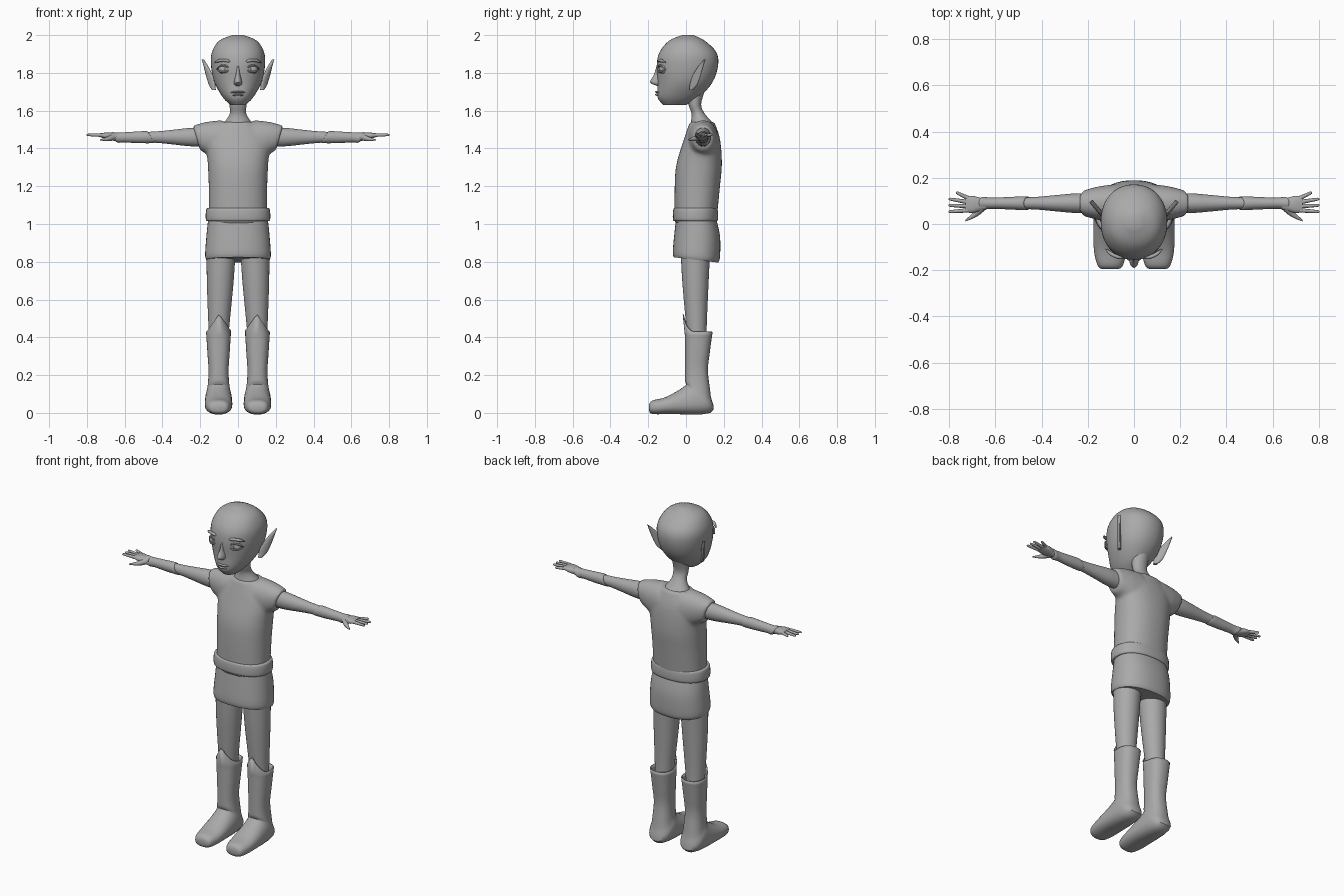
import bpy, bmesh, math
from mathutils import Vector

if "Cube" in bpy.data.objects:
    bpy.data.objects.remove(bpy.data.objects["Cube"])

GREY = (0.4, 0.4, 0.4, 1)
grey = bpy.data.materials.new("plain grey")
grey.use_nodes = True
grey.diffuse_color = GREY
grey.node_tree.nodes["Principled BSDF"].inputs["Base Color"].default_value = GREY


def catmull_rom(a, b, c, d, t):
    return b + (c - a) * t / 2 + (a * 2 - b * 5 + c * 4 - d) * t * t / 2 + (b * 3 - a - c * 3 + d) * t ** 3 / 2


def subdivide_rings(rings, steps):
    """Smoothly interpolate a list of (centre, u, v) rings."""
    padded = [rings[0], *rings, rings[-1]]
    result = []
    for neighbours in zip(padded, padded[1:], padded[2:], padded[3:]):
        for step in range(steps):
            result.append([catmull_rom(*values, step / steps) for values in zip(*neighbours)])
    return result + [rings[-1]]


def loft(bm, rings, sides=32, power=2.0, steps=4, open_end=False):
    """Skin a row of rounded rings and return the vertices of the last one."""
    rows = []
    for centre, u, v in subdivide_rings(rings, steps):
        row = []
        for k in range(sides):
            angle = math.tau * k / sides
            x, y = (math.copysign(abs(f) ** (2 / power), f) for f in (math.cos(angle), math.sin(angle)))
            row.append(bm.verts.new(centre + u * x + v * y))
        rows.append(row)
    for lower, upper in zip(rows, rows[1:]):
        for k in range(sides):
            bm.faces.new((lower[k - 1], lower[k], upper[k], upper[k - 1]))
    bm.faces.new(rows[0])
    if not open_end:
        bm.faces.new(rows[-1])
    return rows[-1]


def level(rows, x=0, tilt=0):
    """Horizontal rings from rows of front, back, height, half width."""
    rings = []
    for front, back, z, width in rows:
        depth = (back - front) / 2
        rings.append((Vector((x, front + depth, z)), Vector((width, 0, 0)), Vector((0, depth, -tilt * depth))))
    return rings


def outward(rows, lean=0, y=0.09):
    """Rings along the arm from rows of distance, height, half height, half depth."""
    return [(Vector((x, y, z)), Vector((0, depth, 0)), Vector((lean * height, 0, height)))
            for x, z, height, depth in rows]


def tube(points, radii, flat=1.0):
    """Rings that follow a path."""
    points = [Vector(p) for p in points]
    rings = []
    for i, point in enumerate(points):
        along = points[min(i + 1, len(points) - 1)] - points[max(i - 1, 0)]
        side = along.cross(Vector((0, 0, 1))).normalized()
        up = side.cross(along.normalized())
        rings.append((point, side * radii[i], up * radii[i] * flat))
    return rings


def finish(name, bm, mirror=False):
    bmesh.ops.recalc_face_normals(bm, faces=bm.faces)
    mesh = bpy.data.meshes.new(name)
    bm.to_mesh(mesh)
    bm.free()
    mesh.materials.append(grey)
    ob = bpy.data.objects.new(name, mesh)
    bpy.context.collection.objects.link(ob)
    bpy.ops.object.select_all(action='DESELECT')
    ob.select_set(True)
    bpy.context.view_layer.objects.active = ob
    bpy.ops.object.shade_smooth_by_angle(angle=math.radians(40))
    if mirror:
        ob.modifiers.new("mirror", 'MIRROR')
    return ob


def part(name, rings, mirror=False, **options):
    bm = bmesh.new()
    loft(bm, rings, **options)
    return finish(name, bm, mirror)


# Head and neck
part("head", level([
    (-.12, 0, 1.63, .04), (-.15, .07, 1.67, .08), (-.15, .14, 1.75, .125), (-.155, .17, 1.84, .143),
    (-.14, .16, 1.91, .138), (-.09, .1, 1.97, .1), (-.02, .04, 2, .03)]), sides=40, power=2.15)
part("neck", level([
    (0, .1, 1.7, .05), (.015, .08, 1.63, .045), (.03, .1, 1.58, .045), (.02, .15, 1.52, .085)], tilt=-.1))

# Nose
part("nose", level([
    (-.155, -.1, 1.84, .01), (-.17, -.1, 1.79, .013), (-.19, -.1, 1.75, .022), (-.15, -.1, 1.73, .015)]))

# Lips: two thin tapered arcs
bm = bmesh.new()
for z, half in ((1.7, .046), (1.685, .034)):
    arc = [(half * t, -.157 + .025 * t * t, z - .006 * t * t) for t in (-1, -.5, 0, .5, 1)]
    loft(bm, tube(arc, [.001, .007, .007, .007, .001], flat=.75), sides=10)
finish("lips", bm)

# Eyes with lids and brows, which follow the curve of the face
eye = Vector((.078, -.115, 1.82))
bm = bmesh.new()
bmesh.ops.create_uvsphere(bm, u_segments=20, v_segments=12, radius=.026)
bmesh.ops.translate(bm, verts=bm.verts, vec=eye)
finish("eyes", bm, mirror=True)


def arch(rise, lift, radius, half=.036):
    path = [eye + Vector((half * t, -.025 + .016 * (t + t * t), lift + rise * (1 - t * t)))
            for t in (-1, -.5, 0, .5, 1)]
    return tube(path, [.002, radius, radius, radius, .002])


bm = bmesh.new()
for rise in (.02, -.016):
    loft(bm, arch(rise, lift=0, radius=.005), sides=8)
finish("eyelids", bm, mirror=True)
part("brows", arch(.012, lift=.035, radius=.008, half=.045), mirror=True, sides=10)

# Pointed ears, swept outwards and back
ear = []
for k in range(8):
    t = k / 7
    inner = .12 + .065 * t * t
    outer = .135 + .052 * t ** .6
    middle, half = (inner + outer) / 2, (outer - inner) / 2
    centre = Vector((middle, 1.2 * middle - .125, 1.71 + .16 * t))
    ear.append((centre, Vector((half, 1.2 * half, 0)), Vector((-.007, .006, 0))))
part("ears", ear, mirror=True, sides=16)

# Tunic: body and both sleeves blended into one skin
bm = bmesh.new()
loft(bm, level([
    (-.06, .16, 1, .154), (-.06, .18, 1.2, .155), (-.05, .19, 1.32, .16),
    (-.01, .18, 1.45, .165), (.02, .15, 1.54, .09)]), sides=40, power=2.25)
sleeve = outward([(.05, 1.43, .12, .085), (.14, 1.44, .1, .075), (.22, 1.455, .065, .055)], lean=.3)
mirrored = [[Vector((-v.x, v.y, v.z)) for v in ring] for ring in sleeve]
for rings in (sleeve, mirrored):
    loft(bm, rings, power=2.2)
tunic = finish("tunic", bm)
blend = tunic.modifiers.new("blend", 'REMESH')
blend.mode, blend.voxel_size, blend.use_smooth_shade = 'VOXEL', .009, True
soften = tunic.modifiers.new("soften", 'SMOOTH')
soften.factor, soften.iterations = .5, 8

# Belt: one rounded band; the skirt hangs lower at the back
part("belt", level([(-.07 + inset, .17 - inset, z, .171 - inset) for z, inset in (
    (1.015, .015), (1.02, .002), (1.05, 0), (1.08, .004), (1.085, .015))]), sides=40, power=2.3)
part("skirt", level([
    (-.05, .16, 1.04, .156), (-.06, .18, .95, .166), (-.07, .18, .84, .174), (-.065, .17, .81, .168)],
    tilt=.12), sides=40, power=2.3)

# Legs
legs = level([(-.03, .13, .9, .078), (-.02, .12, .7, .071), (0, .11, .47, .056), (.01, .11, .38, .05)], x=.09)
for centre, u, v in legs:
    centre.x = .115 - .03 * centre.z
part("legs", legs, mirror=True)

# Boots: rings swing from the toe round the heel and up the shaft
foot = []
for top_y, top_z, sole_y, sole_z, width in (
        (-.19, .04, -.19, .015, .03), (-.175, .06, -.175, 0, .05), (-.1, .08, -.09, 0, .066),
        (0, .14, .125, .005, .064), (0, .17, .125, .09, .053)):
    top, sole = Vector((.103, top_y, top_z)), Vector((.103, sole_y, sole_z))
    foot.append(((top + sole) / 2, Vector((width, 0, 0)), (sole - top) / 2))
shaft = level([(0, .11, .22, .047), (0, .12, .32, .053), (0, .135, .43, .06)], x=.103)
bm = bmesh.new()
for v in loft(bm, foot + shaft, power=2.4, open_end=True):
    if v.co.y < .065:
        peak = max(0, 1 - abs(v.co.x - .1) / .06)
        v.co.z += .095 * peak
        v.co.y -= .012 * peak
boots = finish("boots", bm, mirror=True)
cuff = boots.modifiers.new("cuff thickness", 'SOLIDIFY')
cuff.thickness = .006

# Arms and bracers
part("arms", outward([
    (.18, 1.46, .05, .043), (.26, 1.46, .048, .042), (.35, 1.46, .038, .034),
    (.45, 1.46, .029, .026), (.66, 1.46, .02, .023)]), mirror=True)
part("bracers", outward([
    (.46, 1.46, .027, .026), (.47, 1.46, .032, .03), (.54, 1.458, .03, .027),
    (.62, 1.458, .026, .024), (.65, 1.458, .028, .028), (.66, 1.458, .022, .024)], lean=.6), mirror=True)

# Hands: palm, four spread fingers and a thumb
bm = bmesh.new()
loft(bm, outward([
    (.64, 1.46, .02, .023), (.67, 1.463, .02, .03), (.7, 1.467, .017, .037), (.73, 1.47, .01, .034)],
    y=.085), power=2.4)
for k in range(4):
    base = Vector((.72, .113 - .018 * k, 1.47))
    tip = Vector((.77 if k == 0 else .803, .137 - .028 * k, 1.472))
    loft(bm, tube([base, base.lerp(tip, .5), base.lerp(tip, .92), tip], [.0095, .008, .006, .002]), sides=10)
loft(bm, tube([(.66, .07, 1.46), (.69, .04, 1.45), (.73, .014, 1.445)], [.018, .012, .003]), sides=10)
finish("hands", bm, mirror=True)
